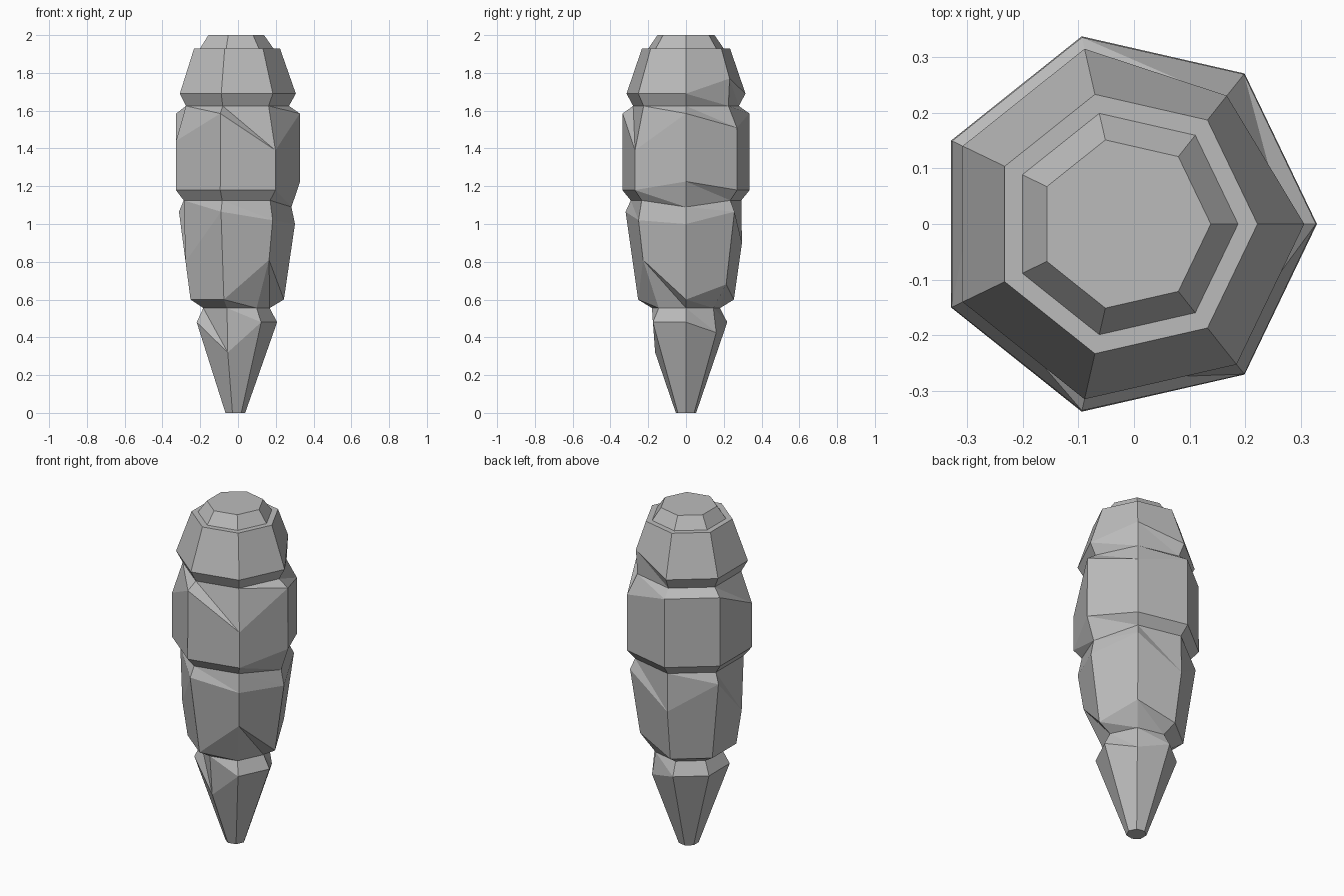
import bpy
import bmesh
from math import cos, sin, tau

SIDES = 7
AXIS_X = -0.017  # centres the odd-sided outline

old = bpy.data.objects.get("Cube")
if old:
    bpy.data.objects.remove(old, do_unlink=True)

grey = bpy.data.materials.new("plain_grey")
grey.use_nodes = True
colour = (0.5, 0.5, 0.5, 1)
grey.diffuse_color = colour
grey.node_tree.nodes["Principled BSDF"].inputs["Base Color"].default_value = colour

# Rings from tip to cap: height, radius, index of the ring its corners slide
# towards, and the heights of the corners that are slid along the side edges
rings = [
    (0.00, 0.055, 0, {}),
    (0.48, 0.224, 0, {5: 0.32, 1: 0.425}),              # tip shoulder
    (0.555, 0.185, 2, {}),                              # lower groove
    (0.60, 0.260, 4, {6: 0.81, 1: 0.68}),               # lower segment
    (1.065, 0.328, 3, {0: 1.0, 6: 1.02, 2: 0.90, 4: 0.80}),
    (1.125, 0.300, 5, {0: 1.09}),                       # middle groove
    (1.18, 0.346, 7, {0: 1.225}),                       # middle segment
    (1.585, 0.344, 6, {6: 1.39, 4: 1.44, 1: 1.51}),
    (1.625, 0.287, 8, {}),                              # upper groove
    (1.69, 0.323, 10, {1: 1.77}),                       # upper segment
    (1.93, 0.239, 9, {}),
    (1.93, 0.204, 11, {}),                              # cap
    (2.00, 0.155, 12, {}),
]


def corner(ring, i):
    z0, r0, mate, slides = ring
    z = slides.get(i, z0)
    z1, r1 = rings[mate][:2]
    r = r0 if z1 == z0 else r0 + (r1 - r0) * (z - z0) / (z1 - z0)
    a = tau * i / SIDES
    return (AXIS_X + r * cos(a), r * sin(a), z)


# Skin the stacked rings, splitting each panel along the same diagonal
bm = bmesh.new()
loops = [[bm.verts.new(corner(ring, i)) for i in range(SIDES)] for ring in rings]
for low, high in zip(loops, loops[1:]):
    for i in range(SIDES):
        j = (i + 1) % SIDES
        bm.faces.new((low[i], low[j], high[i]))
        bm.faces.new((low[j], high[j], high[i]))
bm.faces.new(reversed(loops[0]))
bm.faces.new(loops[-1])

# Merge the flat panel halves back into clean faces
bmesh.ops.dissolve_limit(bm, angle_limit=0.01, verts=bm.verts, edges=bm.edges)
bmesh.ops.recalc_face_normals(bm, faces=bm.faces)

mesh = bpy.data.meshes.new("segmented_body")
bm.to_mesh(mesh)
bm.free()
mesh.materials.append(grey)
body = bpy.data.objects.new("segmented_body", mesh)
bpy.context.collection.objects.link(body)
